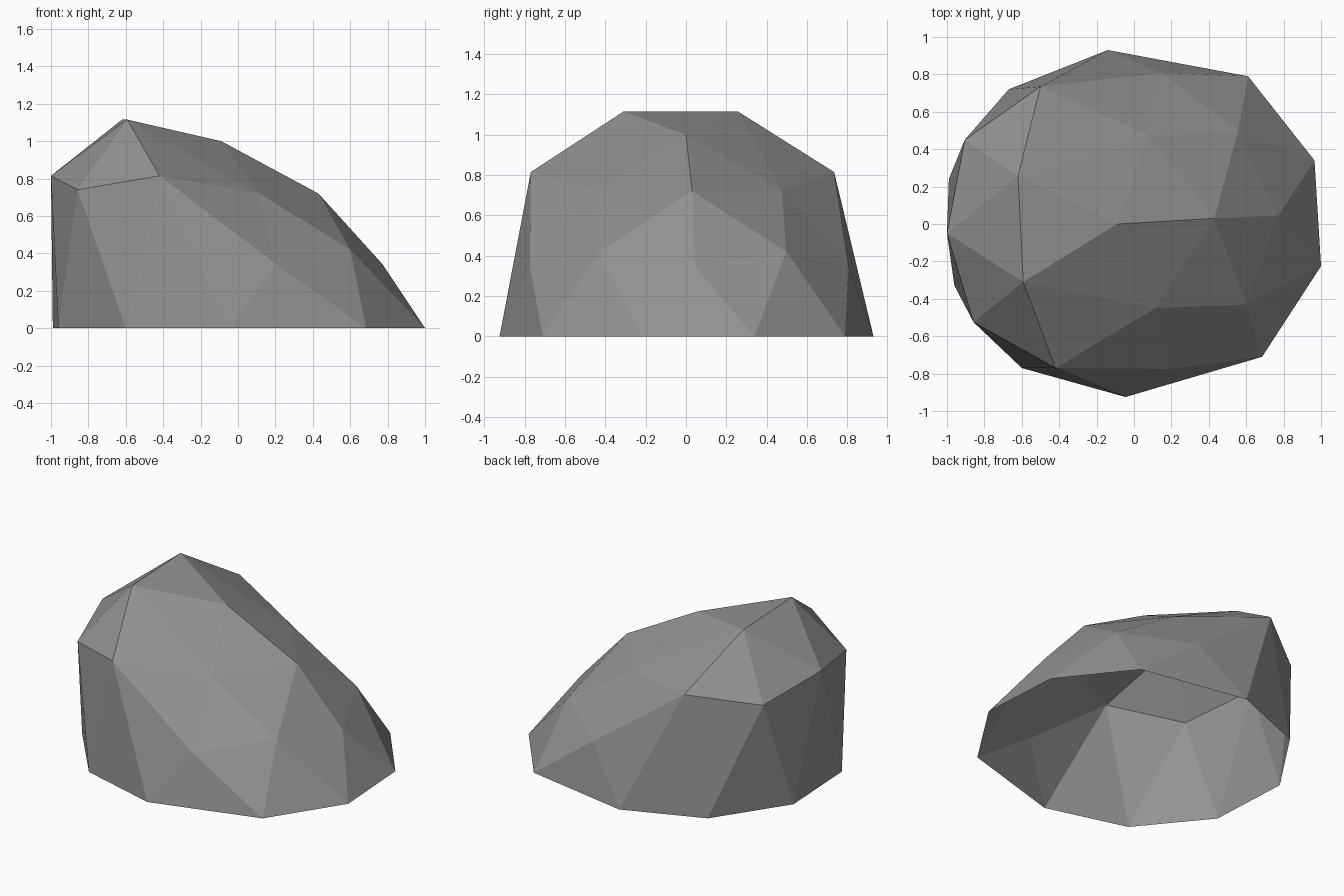
import bpy, math

if "Cube" in bpy.data.objects:
    bpy.data.objects.remove(bpy.data.objects["Cube"])

# Half icosphere: open-bottomed dome, 40 flat triangles
bpy.ops.mesh.primitive_ico_sphere_add(subdivisions=2, radius=1)
rock = bpy.context.object
rock.name = rock.data.name = "rock"
bpy.ops.object.mode_set(mode='EDIT')
bpy.ops.mesh.select_all(action='SELECT')
bpy.ops.mesh.bisect(plane_co=(0, 0, -0.001), plane_no=(0, 0, 1), clear_inner=True)
bpy.ops.object.mode_set(mode='OBJECT')

# remove the thin leftovers below the equator
import bmesh
bm = bmesh.new()
bm.from_mesh(rock.data)
bmesh.ops.delete(bm, geom=[v for v in bm.verts if v.co.z < -0.0005], context='VERTS')

# Chiselled positions, ring by ring, counter-clockwise from +x
rim = [(.965, .34, 0), (.61, .79, 0), (-.14, .93, 0), (-.67, .72, 0), (-.99, .24, 0),
       (-.96, -.33, 0), (-.60, -.77, 0), (-.045, -.925, 0), (.685, -.71, 0), (1, -.225, 0)]
corners = [(.77, .045, .345), (.15, .807, .345), (-.905, .45, .74),
           (-.858, -.525, .74), (.20, -.775, .345)]
shoulders = [(.556, .497, .42), (-.50, .735, .815), (-1, -.05, .815),
             (-.42, -.77, .815), (.60, -.43, .42)]
crown = [(.43, .03, .72), (.075, .476, .72), (-.62, .258, 1.115),
         (-.592, -.31, 1.115), (.115, -.45, .72)]
peak = [(-.09, 0, 1.0)]


def angle(v):
    return math.degrees(math.atan2(v.co.y, v.co.x)) % 359.9


rings = [(0, .2, rim), (.2, .48, corners), (.48, .7, shoulders),
         (.7, .95, crown), (.95, 1.1, peak)]
picked = [(sorted((v for v in bm.verts if lo - .001 <= v.co.z < hi), key=angle), pts)
          for lo, hi, pts in rings]
for verts, pts in picked:
    assert len(verts) == len(pts), (len(verts), len(pts))
    for v, p in zip(verts, pts):
        v.co = p
for f in bm.faces:
    f.smooth = False
bm.to_mesh(rock.data)
bm.free()

# Stone colour
stone = bpy.data.materials.new("grey stone")
stone.diffuse_color = (.29, .29, .29, 1)
stone.use_nodes = True
stone.node_tree.nodes["Principled BSDF"].inputs["Base Color"].default_value = stone.diffuse_color
rock.data.materials.append(stone)
